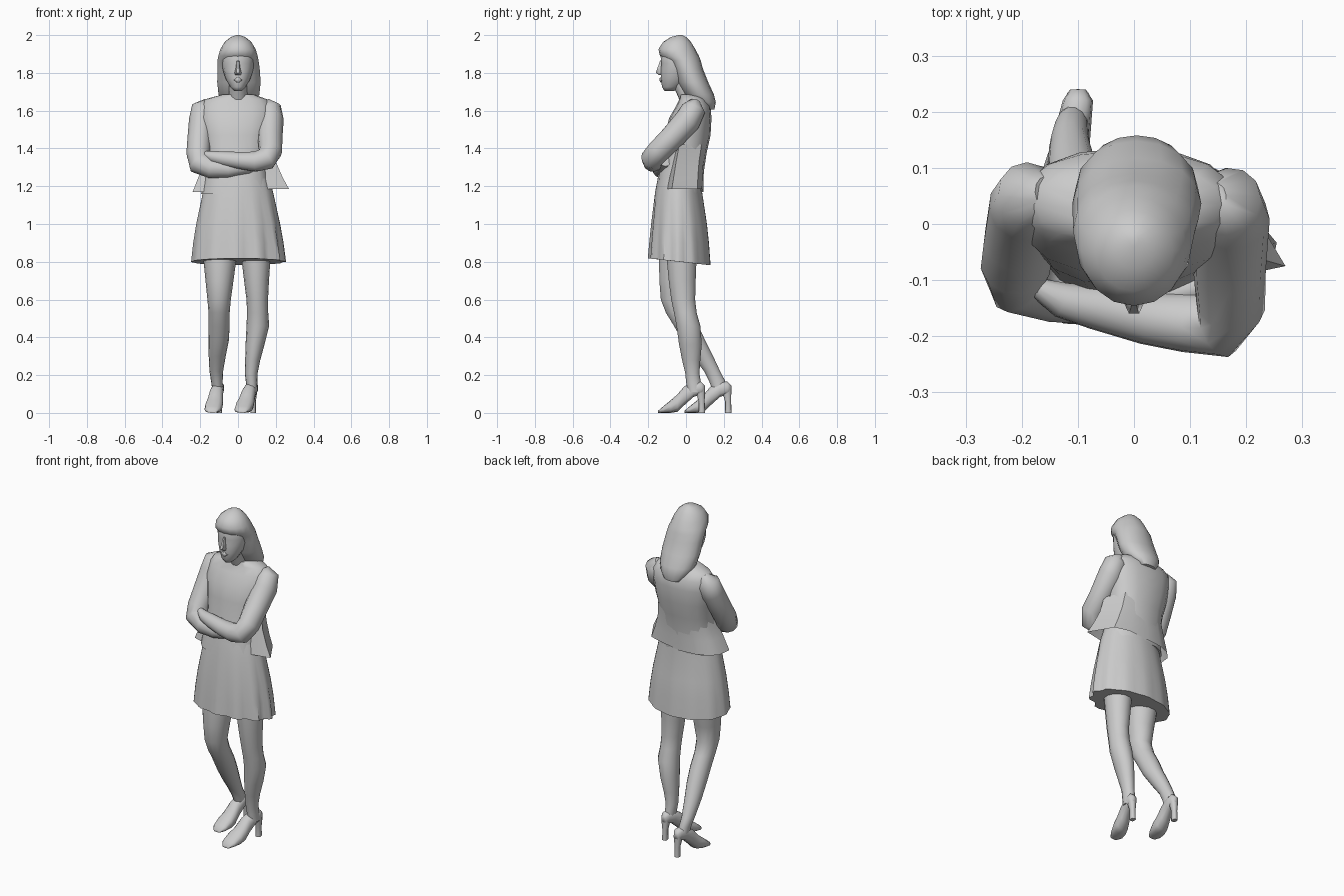
import bpy, bmesh, math
from mathutils import Vector


def loft(name, rings, cap_start=True, cap_end=True, angle=60):
    """Skin a list of equal-length point rings into one smooth object."""
    bm = bmesh.new()
    rows = [[bm.verts.new(p) for p in r] for r in rings]
    n = len(rows[0])
    for a, b in zip(rows, rows[1:]):
        for i in range(n):
            j = (i + 1) % n
            bm.faces.new((a[i], a[j], b[j], b[i]))
    if cap_start:
        bm.faces.new(rows[0][::-1])
    if cap_end:
        bm.faces.new(rows[-1])
    bmesh.ops.recalc_face_normals(bm, faces=bm.faces)
    me = bpy.data.meshes.new(name)
    bm.to_mesh(me)
    bm.free()
    ob = bpy.data.objects.new(name, me)
    bpy.context.collection.objects.link(ob)
    bpy.ops.object.select_all(action='DESELECT')
    ob.select_set(True)
    bpy.context.view_layer.objects.active = ob
    bpy.ops.object.shade_smooth_by_angle(angle=math.radians(angle))
    return ob


def ring(c, u, v, n=14, power=1.0):
    """Ellipse (or squarer, power < 1) around c spanned by u and v."""
    f = lambda s: math.copysign(abs(s) ** power, s)
    return [Vector(c) + Vector(u) * f(math.cos(2 * math.pi * i / n))
            + Vector(v) * f(math.sin(2 * math.pi * i / n)) for i in range(n)]


def stack(name, rows, n=14, power=1.0):
    """Rows of (z, centre x, half width, front y, back y)."""
    return loft(name, [ring((x, (f + b) / 2, z), (w, 0, 0), (0, (b - f) / 2, 0), n, power)
                       for z, x, w, f, b in rows])


def tube(name, path, n=12):
    """Tapered limb through (x, y, z, radius) stations."""
    pts = [Vector(p[:3]) for p in path]
    rings = []
    for i, p in enumerate(pts):
        t = (pts[min(i + 1, len(pts) - 1)] - pts[max(i - 1, 0)]).normalized()
        if i == 0:
            u = t.orthogonal()
        u = (u - t * u.dot(t)).normalized()
        r = path[i][3]
        rings.append(ring(p, u * r, t.cross(u) * r, n))
    return loft(name, rings)


# Torso and neck
stack("torso", [
    (1.16, -.01, .185, -.16, .085), (1.28, -.01, .165, -.145, .095),
    (1.38, -.01, .165, -.12, .11), (1.47, -.01, .18, -.11, .13),
    (1.56, -.01, .195, -.09, .135), (1.62, -.01, .19, -.055, .13),
    (1.66, -.01, .165, -.035, .105), (1.685, 0, .085, -.03, .08)], 16, .85)
tube("neck", [(0, .03, 1.64, .055), (0, 0, 1.70, .05), (0, -.035, 1.78, .05)])

# Head: face, nose, lips and long hair
stack("face", [
    (1.705, 0, .022, -.115, -.06), (1.725, 0, .042, -.128, -.03),
    (1.77, 0, .066, -.135, .02), (1.815, 0, .08, -.135, .03),
    (1.85, 0, .085, -.132, .04), (1.90, 0, .085, -.138, .04),
    (1.95, 0, .06, -.11, .02)])
loft("nose", [ring((0, y, z), (w, 0, 0), (0, d, 0), 6) for z, y, w, d in
              [(1.79, -.135, .015, .012), (1.80, -.14, .018, .023),
               (1.83, -.135, .011, .017), (1.865, -.13, .007, .008)]])
loft("lips", [ring((0, -.128, z), (w, 0, 0), (0, d, 0), 8) for z, w, d in
              [(1.75, .008, .008), (1.762, .022, .014), (1.775, .01, .01)]])
stack("hair", [
    (1.605, .005, .05, .10, .15), (1.645, .005, .085, .04, .158),
    (1.685, .005, .108, -.01, .148), (1.75, .005, .115, -.045, .118),
    (1.82, .003, .112, -.072, .09), (1.865, 0, .109, -.10, .078),
    (1.89, 0, .104, -.138, .068), (1.925, 0, .094, -.146, .05),
    (1.965, 0, .070, -.12, .025), (1.99, 0, .038, -.08, .0),
    (2.0, 0, .008, -.04, -.02)], 16)

# Crossed arms
tube("right_side_arm", [
    (.14, .045, 1.645, .03), (.165, .04, 1.61, .064), (.172, .01, 1.55, .070),
    (.17, -.08, 1.45, .065), (.172, -.145, 1.385, .062), (.15, -.18, 1.345, .060),
    (.09, -.175, 1.33, .054), (.02, -.168, 1.335, .047),
    (-.07, -.148, 1.345, .040), (-.13, -.135, 1.355, .032), (-.18, -.11, 1.37, .016)])
tube("left_side_arm", [
    (-.155, .055, 1.64, .03), (-.185, .05, 1.61, .062), (-.194, .03, 1.55, .066),
    (-.205, -.03, 1.44, .064), (-.21, -.07, 1.37, .064), (-.203, -.10, 1.322, .064),
    (-.14, -.122, 1.295, .054), (-.05, -.132, 1.29, .046),
    (.05, -.13, 1.305, .040), (.13, -.11, 1.33, .026)])

# Open jacket hem flaring out at both sides
hem = [(.27, -.075), (.225, .0), (.19, .06), (.10, .085), (-.02, .092), (-.12, .082),
       (-.19, .055), (-.232, .01), (-.24, -.07), (-.15, -.10), (0, -.10), (.15, -.10)]
rings = []
for z, s, dy in [(1.185, 1, 0), (1.25, .87, .006), (1.33, .74, .015), (1.42, .68, .03)]:
    rings.append([(x * s, y * (.6 + .4 * s) + dy, z - (.015 if s == 1 and x < 0 else 0))
                  for x, y in hem])
loft("jacket_hem", rings, cap_start=False, cap_end=False, angle=45)

# Pleated skirt, folds deepening towards the hem
rings = []
N = 48
for z, w, f, b, fold in [(1.24, .165, -.15, .085, 0), (1.17, .185, -.163, .085, .004),
                         (1.0, .22, -.182, .11, .025), (.90, .235, -.19, .12, .045),
                         (.80, .245, -.195, .128, .065)]:
    r = []
    for i in range(N):
        a = 2 * math.pi * i / N
        depth = .25 + .75 * max(0, math.cos(a + .9))   # strongest front right
        k = 1 + fold * depth * math.cos(12 * a + .6)
        drop = .018 * math.sin(a) * (z < .85)
        r.append((w * math.cos(a) * k, (f + b) / 2 + (b - f) / 2 * math.sin(a) * k, z - drop))
    rings.append(r)
loft("skirt", rings, cap_start=False, cap_end=True, angle=50)

# Legs: one straight, one with the knee bent and foot trailing
stack("straight_leg", [
    (.11, .076, .028, .01, .085), (.16, .072, .030, .0, .08), (.21, .070, .034, -.005, .072),
    (.28, .078, .040, -.022, .077), (.36, .090, .050, -.038, .085),
    (.46, .105, .060, -.052, .078), (.53, .104, .056, -.065, .058),
    (.60, .102, .057, -.08, .05), (.70, .098, .066, -.093, .053),
    (.82, .095, .077, -.105, .058), (1.0, .09, .088, -.11, .07)])
stack("bent_leg", [
    (.12, -.108, .028, .14, .215), (.17, -.112, .031, .12, .208), (.22, -.115, .036, .095, .182),
    (.30, -.11, .045, .035, .145), (.38, -.102, .053, -.02, .105),
    (.46, -.10, .056, -.065, .068), (.53, -.10, .056, -.108, .028),
    (.60, -.10, .062, -.135, .0), (.70, -.098, .074, -.143, .015),
    (.82, -.096, .088, -.145, .04), (1.0, -.095, .095, -.13, .06)])


# High-heeled shoes
def shoe(name, toe_x, heel_x, dy):
    def px(y):
        return toe_x + (heel_x - toe_x) * min(1, max(0, (y + .12) / .2))
    rings = []
    for y, lo, hi, w in [(-.147, .0, .012, .022), (-.12, .0, .035, .042), (-.08, .0, .068, .047),
                         (-.045, .006, .098, .042), (-.01, .04, .14, .036),
                         (.04, .085, .165, .031), (.08, .098, .165, .027), (.1, .11, .145, .014)]:
        rings.append(ring((px(y), y + dy, (lo + hi) / 2), (w, 0, 0), (0, 0, (hi - lo) / 2), 12, .8))
    loft(name, rings)
    loft(name + "_heel", [ring((heel_x, y + dy, z), (w, 0, 0), (0, d, 0), 8, .7)
                          for z, y, w, d in [(0, .084, .014, .017), (.06, .083, .014, .016),
                                             (.125, .074, .024, .026)]])


shoe("front_shoe", .022, .08, 0)
shoe("back_shoe", -.135, -.10, .14)
